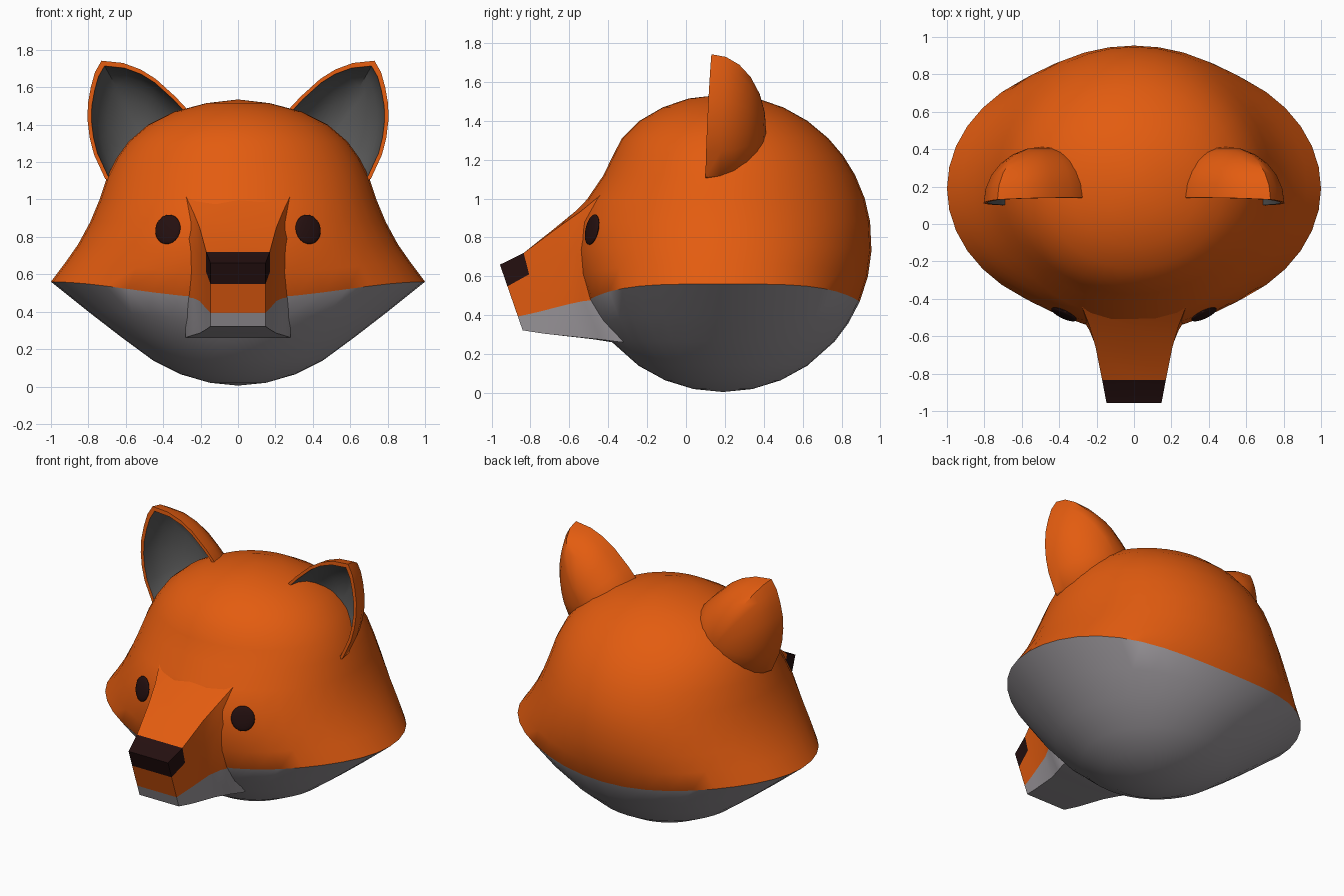
import bpy, bmesh, math
from mathutils import Matrix, Vector

if "Cube" in bpy.data.objects:
    bpy.data.objects.remove(bpy.data.objects["Cube"], do_unlink=True)


def material(name, rgb):
    m = bpy.data.materials.new(name)
    m.use_nodes = True
    m.diffuse_color = (*rgb, 1)
    m.node_tree.nodes["Principled BSDF"].inputs["Base Color"].default_value = (*rgb, 1)
    return m


orange = material("orange fur", (0.77, 0.107, 0.005))
pale = material("pale grey fur", (0.32, 0.30, 0.32))
dark_grey = material("dark grey ear lining", (0.10, 0.10, 0.10))
black = material("brown black", (0.018, 0.005, 0.005))


def finish(bm, name, mats, angle=35):
    """Turn a bmesh into a shaded object."""
    bmesh.ops.recalc_face_normals(bm, faces=bm.faces)
    mesh = bpy.data.meshes.new(name)
    bm.to_mesh(mesh)
    bm.free()
    for m in mats:
        mesh.materials.append(m)
    ob = bpy.data.objects.new(name, mesh)
    bpy.context.collection.objects.link(ob)
    bpy.ops.object.select_all(action='DESELECT')
    ob.select_set(True)
    bpy.context.view_layer.objects.active = ob
    bpy.ops.object.shade_smooth_by_angle(angle=math.radians(angle))
    return ob


def loft(bm, rings, start, end, mat_rule):
    """Skin closed rings of points, with a pole at each end."""
    loops = [[bm.verts.new(p) for p in ring] for ring in rings]
    n = len(loops[0])
    a, b = bm.verts.new(start), bm.verts.new(end)
    for i in range(n):
        j = (i + 1) % n
        faces = [bm.faces.new((a, loops[0][j], loops[0][i]))]
        for lo, hi in zip(loops, loops[1:]):
            faces.append(bm.faces.new((lo[i], lo[j], hi[j], hi[i])))
        faces.append(bm.faces.new((b, loops[-1][i], loops[-1][j])))
        for k, f in enumerate(faces):
            f.material_index = mat_rule(k)


# Head: a ball with its cheeks pulled out sideways
CY, CZ, R = 0.19, 0.77, 0.765
CHEEK = 0.56


def depth(z, front):
    d = math.sqrt(max(R * R - (z - CZ) ** 2, 0))
    return d * (1 - 0.1 * math.exp(-((z - 1.15) / 0.17) ** 2)) if front else d


def head_point(z, half_width, a):
    s = math.sin(a)
    z -= 0.09 * s ** 4 * max(0, 1 - abs(z - CHEEK) / 0.3)
    return Vector((half_width * math.cos(a), CY + s * depth(z, s < 0), z))


profile = [(0.02, 0.15), (0.065, 0.305), (0.14, 0.455), (0.265, 0.625), (0.40, 0.80),
           (CHEEK, 1.0), (0.66, 0.925), (0.76, 0.855), (0.88, 0.79), (1.0, 0.74),
           (1.12, 0.70), (1.22, 0.65), (1.31, 0.585), (1.4, 0.48), (1.47, 0.34), (1.515, 0.17)]
SEG = 40
bm = bmesh.new()
rings = [[head_point(z, w, math.tau * i / SEG) for i in range(SEG)] for z, w in profile]
loft(bm, rings, (0, CY, CZ - R), (0, CY, CZ + R), lambda k: 1 if k <= 5 else 0)
finish(bm, "head", [orange, pale], 40)

# Muzzle: sections of top (y, z), bottom (y, z), half width, nose and chin fractions, bulge
sections = [
    ((-0.30, 1.02), (-0.20, 0.265), 0.28, 0.27, 0.715, 0.10),
    ((-0.437, 1.02), (-0.34, 0.262), 0.28, 0.27, 0.715, 0.12),
    ((-0.54, 0.935), (-0.44, 0.275), 0.24, 0.27, 0.70, 0.07),
    ((-0.66, 0.85), (-0.54, 0.285), 0.205, 0.27, 0.695, 0.03),
    ((-0.835, 0.72), (-0.73, 0.305), 0.17, 0.265, 0.73, 0),
    ((-0.957, 0.66), (-0.84, 0.322), 0.147, 0.33, 0.79, 0),
]
bm = bmesh.new()
cache = {}


def muzzle_vert(s, r, c):
    if (s, r, c) not in cache:
        top, bottom, w, nose, chin, bulge = sections[s]
        f = (0, nose, chin, 1)[r]
        y = top[0] + (bottom[0] - top[0]) * f - bulge * math.sin(math.pi * f)
        if c == 0:
            y -= bulge * 0.4
        cache[s, r, c] = bm.verts.new((c * w, y, top[1] + (bottom[1] - top[1]) * f))
    return cache[s, r, c]


def muzzle_face(corners, mat):
    bm.faces.new([muzzle_vert(*k) for k in corners]).material_index = mat


last = len(sections) - 1
for s in range(last):
    tip = s == last - 1
    for c in (-1, 1):
        for r in range(3):
            mat = 1 if r == 2 else 2 if tip and r == 0 else 0
            muzzle_face([(s, r, c), (s + 1, r, c), (s + 1, r + 1, c), (s, r + 1, c)], mat)
    for c in (-1, 0):
        for r, mat in ((0, 2 if tip else 0), (3, 1)):
            muzzle_face([(s, r, c), (s + 1, r, c), (s + 1, r, c + 1), (s, r, c + 1)], mat)
for r, mat in enumerate((2, 0, 1)):
    for c in (-1, 0):
        muzzle_face([(last, r, c), (last, r, c + 1), (last, r + 1, c + 1), (last, r + 1, c)], mat)
finish(bm, "muzzle", [orange, pale, black], 30)

# Ears: pointed hollow half shells with a thin rim
outline = [(0.73, 1.742), (0.765, 1.68), (0.787, 1.60), (0.803, 1.51), (0.804, 1.42),
           (0.793, 1.33), (0.77, 1.24), (0.71, 1.11), (0.60, 1.06), (0.45, 1.07),
           (0.32, 1.15), (0.25, 1.28), (0.23, 1.39), (0.265, 1.475), (0.335, 1.55),
           (0.44, 1.645), (0.52, 1.695), (0.615, 1.73)]
EAR_X, EAR_Z = 0.5, 1.34


def ear_point(side, x, z, scale, back):
    x, z = EAR_X + (x - EAR_X) * scale, EAR_Z + (z - EAR_Z) * scale
    return (side * x, 0.125 + 0.05 * (z - 1.4) - 0.05 * (x - 0.5) + back, z)


def eye_center():
    x, z = 0.375, 0.84
    s = -math.sqrt(1 - (x / 0.812) ** 2)
    return Vector((x, CY + s * depth(z, True), z))


STEPS = 6
for side, label in ((1, "left"), (-1, "right")):
    bm = bmesh.new()
    angles = [math.pi / 2 * i / STEPS for i in range(STEPS)]
    shell = [(math.cos(t), 0.29 * math.sin(t)) for t in reversed(angles)]
    lining = [(0.93 * math.cos(t), 0.255 * math.sin(t)) for t in angles]
    rings = [[ear_point(side, x, z, k, b) for x, z in outline] for k, b in shell + lining]
    loft(bm, rings, ear_point(side, EAR_X, EAR_Z, 1, 0.29),
         ear_point(side, EAR_X, EAR_Z, 1, 0.255), lambda k: 1 if k > STEPS else 0)
    finish(bm, label + "_ear", [orange, dark_grey], 40)

    # Eyes: flat oval buttons lying on the face
    bm = bmesh.new()
    bmesh.ops.create_uvsphere(bm, u_segments=24, v_segments=12, radius=1)
    p = eye_center()
    turn = Matrix.Rotation(side * math.radians(25), 4, 'Z') @ Matrix.Rotation(math.radians(-12), 4, 'X')
    bm.transform(Matrix.Translation((side * p.x, p.y, p.z)) @ turn
                 @ Matrix.Diagonal((0.074, 0.016, 0.08, 1)))
    finish(bm, label + "_eye", [black], 60)
